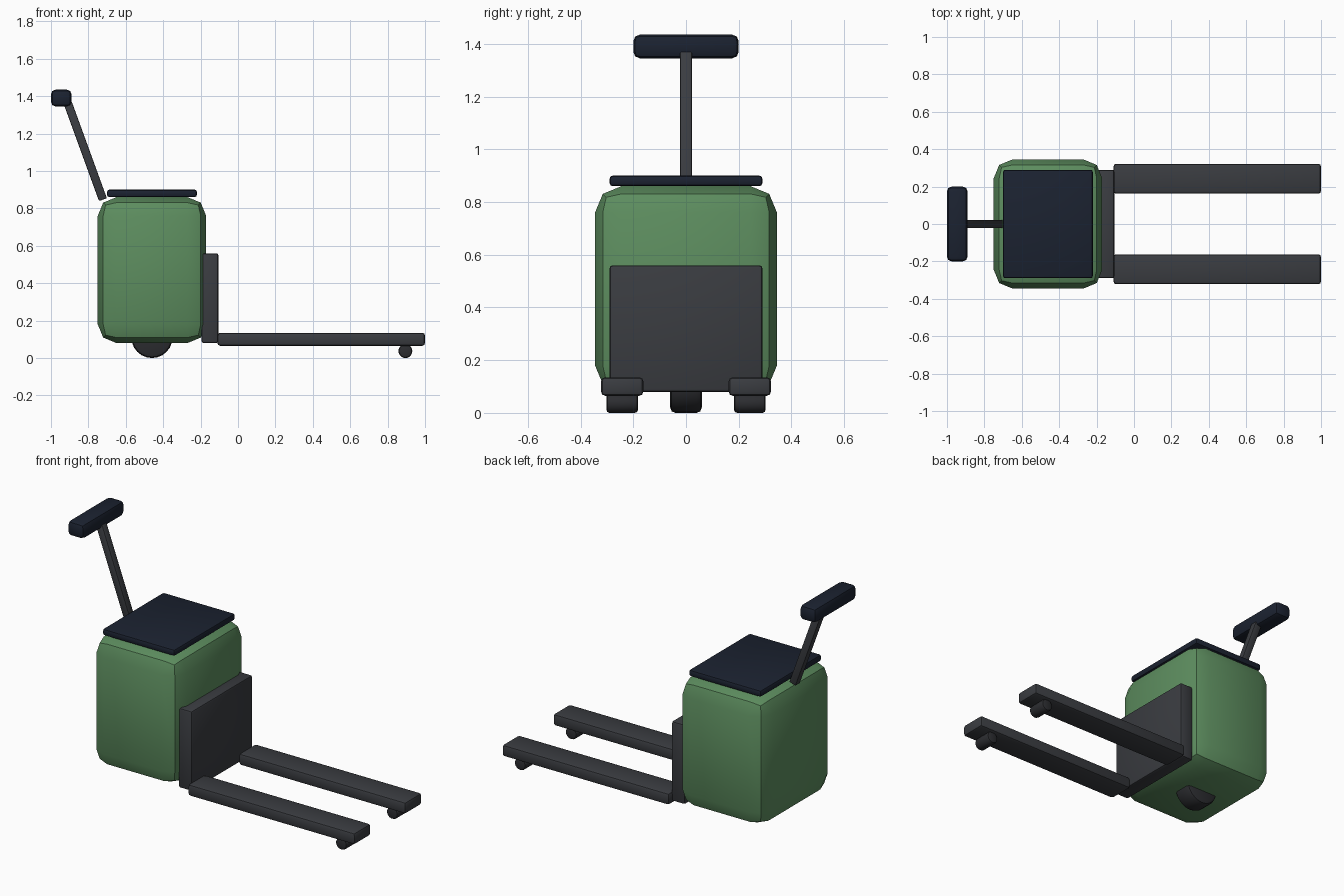
import bpy
from math import radians, pi

if "Cube" in bpy.data.objects:
    bpy.data.objects.remove(bpy.data.objects["Cube"])


def material(name, rgb):
    m = bpy.data.materials.new(name)
    m.diffuse_color = (*rgb, 1)
    m.use_nodes = True
    m.node_tree.nodes["Principled BSDF"].inputs["Base Color"].default_value = m.diffuse_color
    return m


GREEN = material("green_paint", (0.11, 0.27, 0.115))
STEEL = material("dark_steel", (0.042, 0.045, 0.052))
NAVY = material("navy_plastic", (0.011, 0.016, 0.03))
RUBBER = material("black_rubber", (0.025, 0.026, 0.03))


def finish(ob, name, mat, bevel, segments):
    ob.name = name
    ob.data.materials.append(mat)
    mod = ob.modifiers.new("bevel", 'BEVEL')
    mod.width = bevel
    mod.segments = segments
    mod.limit_method = 'ANGLE'
    mod.angle_limit = radians(40)
    bpy.ops.object.modifier_apply(modifier=mod.name)
    bpy.ops.object.shade_smooth_by_angle(angle=radians(30))
    return ob


def box(name, centre, size, mat, bevel, tilt=0):
    bpy.ops.mesh.primitive_cube_add(size=1, location=centre)
    ob = bpy.context.object
    ob.scale = size
    bpy.ops.object.transform_apply(location=False, rotation=False, scale=True)
    ob.rotation_euler.y = tilt
    return finish(ob, name, mat, bevel, 2)


def wheel(name, centre, radius, width, bevel):
    bpy.ops.mesh.primitive_cylinder_add(vertices=24, radius=radius, depth=width,
                                        location=centre, rotation=(pi / 2, 0, 0))
    return finish(bpy.context.object, name, RUBBER, bevel, 2)


# Motor housing and its lid
box("motor_housing", (-0.46, 0, 0.47), (0.58, 0.69, 0.78), GREEN, 0.1)
box("housing_lid", (-0.46, 0, 0.88), (0.48, 0.58, 0.04), NAVY, 0.012)

# Fork carriage plate
box("carriage_plate", (-0.15, 0, 0.32), (0.09, 0.58, 0.48), STEEL, 0.012)

# Forks with load rollers
for side, y in (("left", 0.242), ("right", -0.242)):
    box(side + "_fork", (0.445, y, 0.1), (1.11, 0.16, 0.07), STEEL, 0.015)
    wheel(side + "_load_roller", (0.895, y, 0.037), 0.037, 0.12, 0.012)

# Drive wheel under the housing
wheel("drive_wheel", (-0.46, 0, 0.11), 0.11, 0.12, 0.02)

# Steering tiller and grip
box("tiller_arm", (-0.816, 0, 1.105), (0.045, 0.045, 0.55), STEEL, 0.006, radians(-20))
box("tiller_grip", (-0.945, 0, 1.39), (0.11, 0.4, 0.09), NAVY, 0.025)
